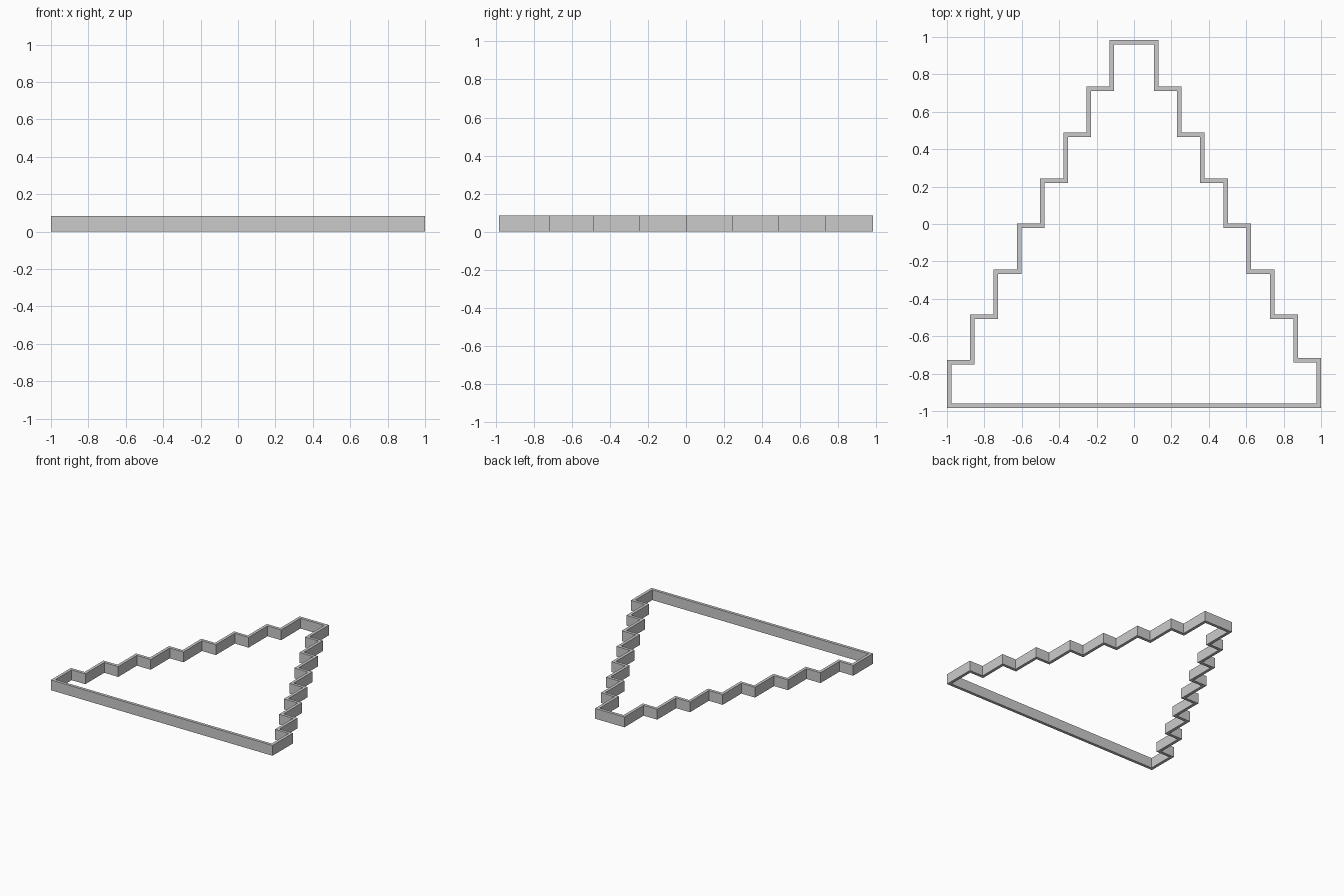
import bpy, bmesh

if "Cube" in bpy.data.objects:
    bpy.data.objects.remove(bpy.data.objects["Cube"])

HEIGHT = 0.084
WALL = 0.024
TOP, BOTTOM = 0.983, -0.983

# Half widths from the narrow top to the wide base, and the step levels between them
WIDTHS = [0.132, 0.254, 0.378, 0.502, 0.625, 0.75, 0.876, 1.0]
LEVELS_RIGHT = [0.734, 0.489, 0.244, 0.003, -0.243, -0.483, -0.717]
LEVELS_LEFT = LEVELS_RIGHT[:-1] + [-0.727]


def side(levels, inset):
    """Stepped profile of one side, top to bottom."""
    ys = [TOP] + levels
    pts = []
    for i, w in enumerate(WIDTHS):
        low = ys[i + 1] - inset if i < len(levels) else BOTTOM + inset
        pts += [(w - inset, ys[i] - inset), (w - inset, low)]
    return pts


def outline(inset):
    right = side(LEVELS_RIGHT, inset)
    left = [(-x, y) for x, y in side(LEVELS_LEFT, inset)]
    return right + left[::-1]


# Stepped wall: ring between outer and inner outlines, extruded upwards
bm = bmesh.new()
outer = [bm.verts.new((x, y, 0)) for x, y in outline(0)]
inner = [bm.verts.new((x, y, 0)) for x, y in outline(WALL)]
n = len(outer)
for i in range(n):
    j = (i + 1) % n
    bm.faces.new((outer[i], outer[j], inner[j], inner[i]))
ext = bmesh.ops.extrude_face_region(bm, geom=bm.faces[:], use_keep_orig=True)
top = [v for v in ext["geom"] if isinstance(v, bmesh.types.BMVert)]
bmesh.ops.translate(bm, verts=top, vec=(0, 0, HEIGHT))
bmesh.ops.recalc_face_normals(bm, faces=bm.faces[:])

mesh = bpy.data.meshes.new("stepped_wall")
bm.to_mesh(mesh)
bm.free()
bpy.context.collection.objects.link(bpy.data.objects.new("stepped_wall", mesh))
